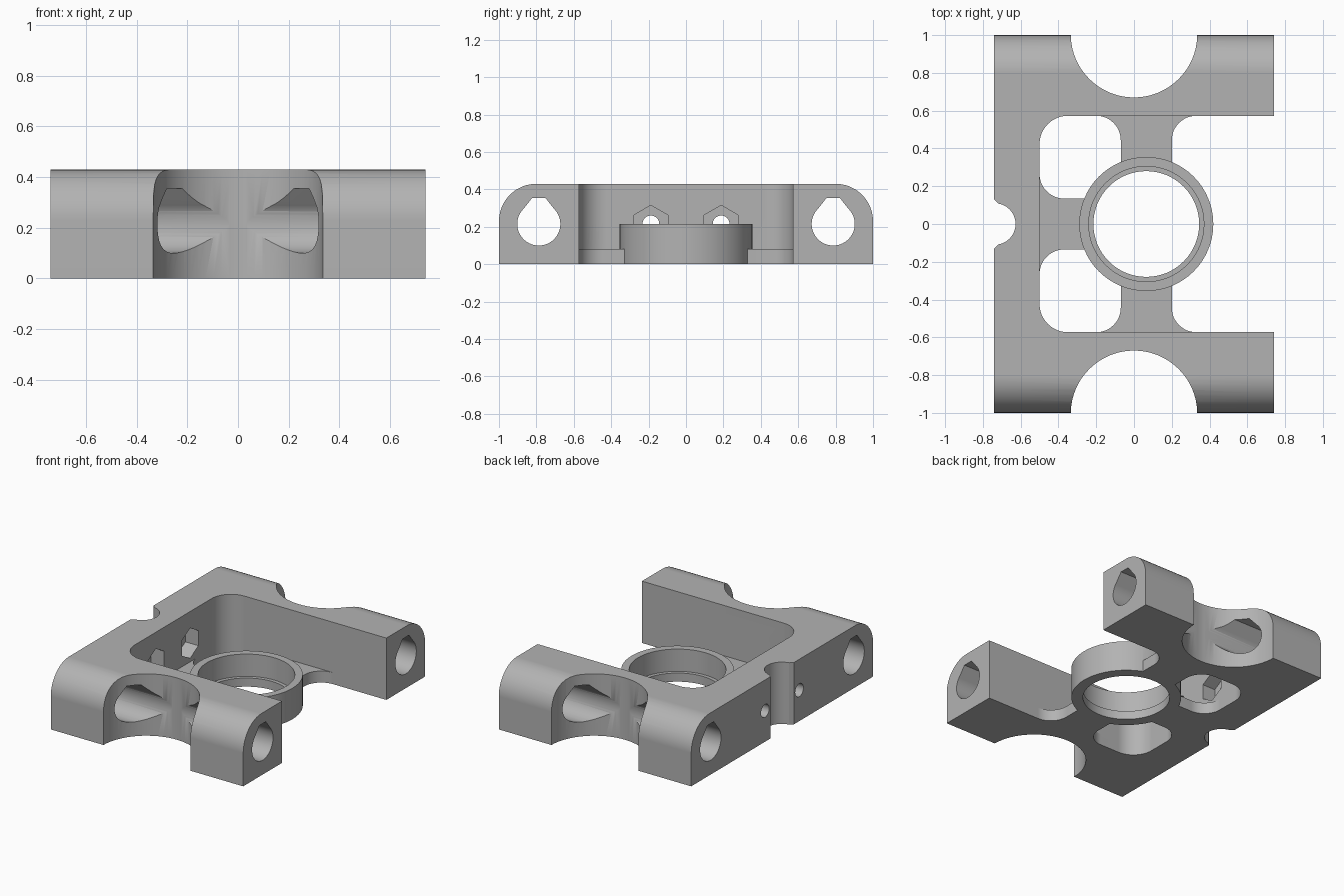
import bpy, bmesh
from math import sin, cos, pi, radians
from mathutils import Vector

cube = bpy.data.objects.get("Cube")
if cube:
    bpy.data.objects.remove(cube, do_unlink=True)

grey = bpy.data.materials.new("plain grey")
grey.use_nodes = True
grey.diffuse_color = (0.45, 0.45, 0.45, 1)
grey.node_tree.nodes["Principled BSDF"].inputs["Base Color"].default_value = grey.diffuse_color


def circle(u, v, r, n=64, start=0.0):
    return [(u + r * cos(start + 2 * pi * i / n), v + r * sin(start + 2 * pi * i / n))
            for i in range(n)]


def rounded(corners, steps=12):
    """Outline through right-angled corners (u, v, radius)."""
    pts = []
    for i, (u, v, r) in enumerate(corners):
        p = Vector((u, v))
        if not r:
            pts.append((u, v))
            continue
        before = (Vector(corners[i - 1][:2]) - p).normalized() * r
        after = (Vector(corners[(i + 1) % len(corners)][:2]) - p).normalized() * r
        for k in range(steps + 1):
            t = pi / 2 * k / steps
            pts.append(tuple(p + before * (1 - sin(t)) + after * (1 - cos(t))))
    return pts


def prism(name, outline, low, high, axis="z"):
    """Extrude an (x, y) outline along z, or a (y, z) outline along x."""
    bm = bmesh.new()
    place = (lambda u, v, w: (u, v, w)) if axis == "z" else (lambda u, v, w: (w, u, v))
    bottom = [bm.verts.new(place(u, v, low)) for u, v in outline]
    top = [bm.verts.new(place(u, v, high)) for u, v in outline]
    bm.faces.new(bottom[::-1])
    bm.faces.new(top)
    n = len(outline)
    for i in range(n):
        j = (i + 1) % n
        bm.faces.new((bottom[i], bottom[j], top[j], top[i]))
    bmesh.ops.recalc_face_normals(bm, faces=bm.faces)
    mesh = bpy.data.meshes.new(name)
    bm.to_mesh(mesh)
    bm.free()
    obj = bpy.data.objects.new(name, mesh)
    mesh.materials.append(grey)
    bpy.context.collection.objects.link(obj)
    return obj


def combine(target, other, operation="DIFFERENCE"):
    mod = target.modifiers.new("boolean", "BOOLEAN")
    mod.operation = operation
    mod.solver = "EXACT"
    mod.object = other
    bpy.context.view_layer.objects.active = target
    bpy.ops.object.modifier_apply(modifier=mod.name)
    bpy.data.objects.remove(other, do_unlink=True)


# Main block with rounded outer top edges
frame = prism("bracket_frame", rounded([(-1, 0, 0), (1, 0, 0), (1, 0.43, 0.2), (-1, 0.43, 0.2)]),
              -0.74, 0.74, "x")

# Open pocket between the arms, leaving a thin floor
ARM, WALL, FLOOR = 0.573, -0.5, 0.08
combine(frame, prism("pocket", rounded([(WALL, -ARM, 0.15), (1, -ARM, 0), (1, ARM, 0),
                                        (WALL, ARM, 0.15)]), FLOOR, 1))

# Floor openings that leave three spokes
combine(frame, prism("open_side", rounded([(0.2, -ARM, 0.13), (1, -ARM, 0), (1, ARM, 0),
                                           (0.2, ARM, 0.13)]), -0.2, 0.3))
for s in (1, -1):
    combine(frame, prism("window", rounded([(WALL, s * 0.135, 0.13), (-0.07, s * 0.135, 0.05),
                                            (-0.07, s * ARM, 0.13), (WALL, s * ARM, 0.15)]),
                         -0.2, 0.3))

# Bearing ring with a lower lip
RING = 0.065
combine(frame, prism("ring", circle(RING, 0, 0.355), 0, 0.215), "UNION")
combine(frame, prism("bore", circle(RING, 0, 0.28), -0.2, 0.6))
combine(frame, prism("bearing_seat", circle(RING, 0, 0.305), 0.06, 0.6))

for s in (1, -1):
    # Half-round cutout in each arm
    combine(frame, prism("arm_cutout", circle(0, s * 1.005, 0.335), -0.2, 0.8))
    # Rod hole with a flattened teardrop top
    y, z = s * 0.787, 0.215
    arc = [(y + 0.115 * cos(radians(a)), z + 0.115 * sin(radians(a))) for a in range(-225, 46, 6)]
    combine(frame, prism("rod_hole", arc + [(y + 0.035, 0.355), (y - 0.035, 0.355)], -1, 1, "x"))
    # Bolt hole and nut pocket in the rear wall
    combine(frame, prism("bolt_hole", circle(s * 0.188, 0.215, 0.045, 32), -1, -0.3, "x"))
    combine(frame, prism("nut_pocket", circle(s * 0.188, 0.21, 0.105, 6, pi / 2), -0.6, -0.4, "x"))

# Flared notch in the rear wall
combine(frame, prism("notch", circle(-0.737, 0, 0.11, 40), -0.2, 0.8))
combine(frame, prism("notch_flare", [(-0.77, -0.16), (-0.71, -0.1), (-0.71, 0.1), (-0.77, 0.16)],
                     -0.2, 0.8))

# Smooth curves, crisp edges
bpy.ops.object.select_all(action="DESELECT")
frame.select_set(True)
bpy.context.view_layer.objects.active = frame
bpy.ops.object.shade_smooth_by_angle(angle=radians(30))
weighted = frame.modifiers.new("weighted normals", "WEIGHTED_NORMAL")
weighted.keep_sharp = True
